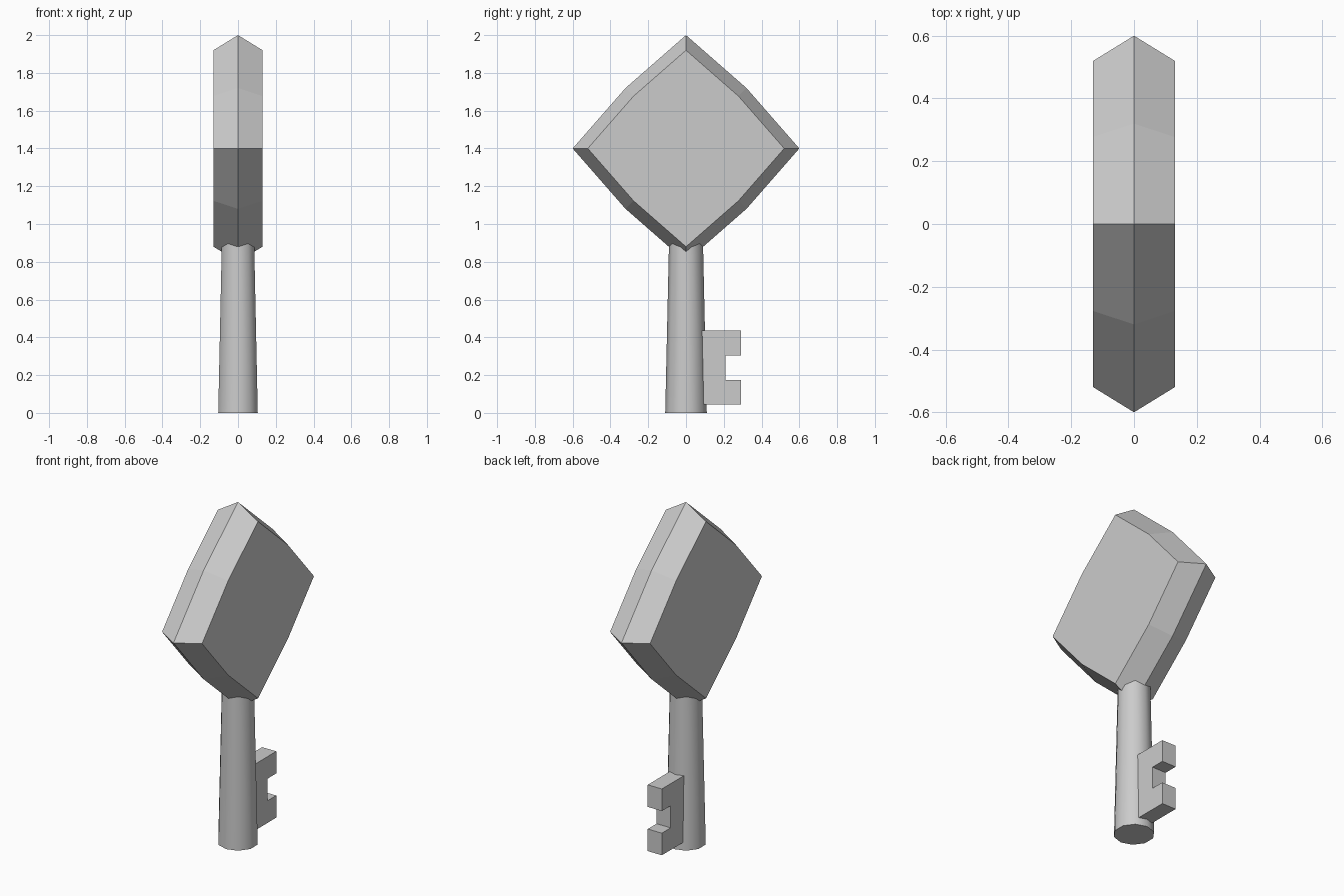
import bpy
import bmesh
import math

if "Cube" in bpy.data.objects:
    bpy.data.objects.remove(bpy.data.objects["Cube"])


def loft(name, rings):
    """Join equal-length rings of points into a closed solid."""
    bm = bmesh.new()
    loops = [[bm.verts.new(p) for p in ring] for ring in rings]
    for a, b in zip(loops, loops[1:]):
        for i in range(len(a)):
            j = (i + 1) % len(a)
            bm.faces.new((a[i], a[j], b[j], b[i]))
    bm.faces.new(loops[0])
    bm.faces.new(loops[-1])
    bmesh.ops.recalc_face_normals(bm, faces=bm.faces)
    mesh = bpy.data.meshes.new(name)
    bm.to_mesh(mesh)
    bm.free()
    obj = bpy.data.objects.new(name, mesh)
    bpy.context.collection.objects.link(obj)
    return obj


def diamond(x, radius):
    """Diamond with slightly bulging sides, in the YZ plane."""
    bulge = radius * 0.32 * math.sqrt(2) / 0.6
    ring = []
    for i in range(8):
        r = bulge if i % 2 else radius
        a = i * math.pi / 4
        ring.append((x, r * math.cos(a), 1.4 + r * math.sin(a)))
    return ring


# Key head: widest along the middle ridge, bevelled to both flat faces
loft("key_head", [diamond(-0.13, 0.52), diamond(0, 0.6), diamond(0.13, 0.52)])

# Tapered ten-sided shaft, its top buried in the head
height, sides = 0.9, 10


def shaft_ring(r, z):
    angles = [2 * math.pi * i / sides for i in range(sides)]
    return [(r * math.sin(a), r * math.cos(a), z) for a in angles]


shaft = loft("key_shaft", [shaft_ring(0.11, 0), shaft_ring(0.09, height)])
bpy.context.view_layer.objects.active = shaft
shaft.select_set(True)
bpy.ops.object.shade_smooth_by_angle(angle=math.radians(45))
shaft.select_set(False)

# Key bit: notched plate on the +y side of the shaft
profile = [(0.04, 0.045), (0.29, 0.045), (0.29, 0.175), (0.208, 0.175),
           (0.208, 0.305), (0.29, 0.305), (0.29, 0.435), (0.04, 0.435)]
loft("key_bit", [[(x, y, z) for y, z in profile] for x in (-0.046, 0.046)])
